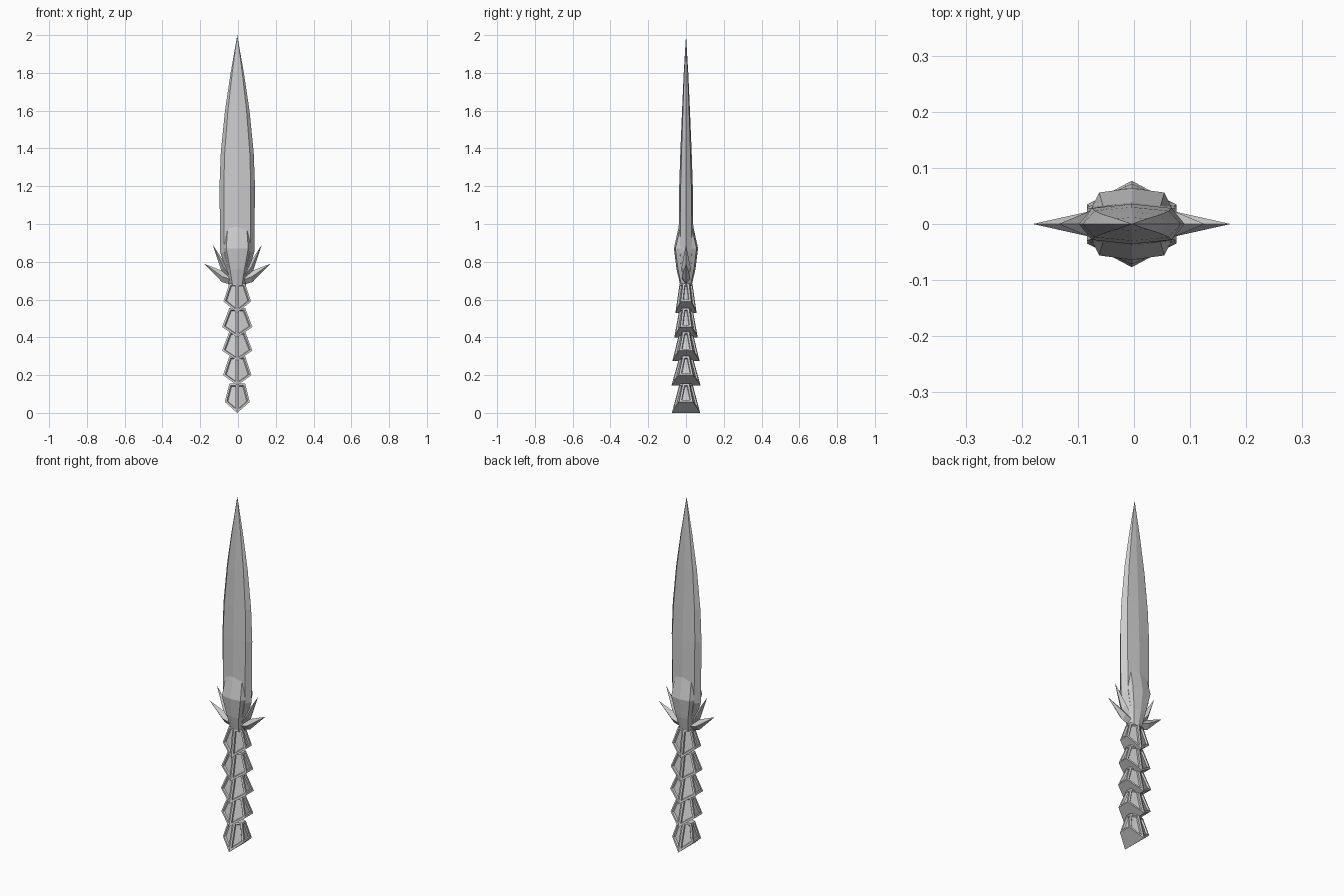
import bpy
import bmesh
from mathutils import Vector

cube = bpy.data.objects.get("Cube")
if cube:
    bpy.data.objects.remove(cube, do_unlink=True)

CENTRE_X = -0.004

steel = bpy.data.materials.new("grey steel")
steel.use_nodes = True
GREY = (0.6, 0.6, 0.6, 1)
steel.diffuse_color = GREY
steel.node_tree.nodes["Principled BSDF"].inputs["Base Color"].default_value = GREY


def finish(name, bm):
    bmesh.ops.recalc_face_normals(bm, faces=bm.faces)
    mesh = bpy.data.meshes.new(name)
    bm.to_mesh(mesh)
    bm.free()
    mesh.materials.append(steel)
    obj = bpy.data.objects.new(name, mesh)
    obj.location.x = CENTRE_X
    bpy.context.collection.objects.link(obj)
    return obj


def bridge(bm, lower, upper):
    n = len(lower)
    return [bm.faces.new((lower[i], lower[(i + 1) % n], upper[(i + 1) % n], upper[i]))
            for i in range(n)]


def loft(name, rings, tip=None):
    """Skin a stack of rings, ending in a point or a flat cap."""
    bm = bmesh.new()
    loops = [[bm.verts.new(p) for p in ring] for ring in rings]
    bm.faces.new(loops[0])
    for a, b in zip(loops, loops[1:]):
        bridge(bm, a, b)
    last = loops[-1]
    if tip:
        point = bm.verts.new(tip)
        for i, v in enumerate(last):
            bm.faces.new((v, last[(i + 1) % len(last)], point))
    else:
        bm.faces.new(last)
    return finish(name, bm)


def mirrored_ring(w, sx, sy, t, z):
    """Eight-sided section: edge at w, shoulder at sx/sy, ridge at t."""
    return [(w, 0, z), (sx, sy, z), (0, t, z), (-sx, sy, z),
            (-w, 0, z), (-sx, -sy, z), (0, -t, z), (sx, -sy, z)]


# Blade: long leaf with bevelled edges and a shallow central ridge
blade_stations = [(0.72, 0.05, 0.03), (0.85, 0.09, 0.04), (1.2, 0.094, 0.036),
                  (1.38, 0.087, 0.03), (1.6, 0.065, 0.021), (1.8, 0.035, 0.012)]
loft("blade", [mirrored_ring(w, w * 0.76, t * 0.78, t, z)
               for z, w, t in blade_stations], (0, 0, 2))

# Collar: faceted bulge clasping the blade root
collar_stations = [(0.675, 0.045, 0.025, 0.024, 0.03), (0.76, 0.062, 0.038, 0.042, 0.05),
                   (0.87, 0.086, 0.058, 0.056, 0.064), (0.99, 0.07, 0.05, 0.028, 0.038)]
loft("collar", [mirrored_ring(w, sx, sy, t, z)
                for z, w, sx, sy, t in collar_stations])


# Guard spikes: diamond-section thorns, two on each side
def spike(name, side, low, high, tip, depth):
    low, high = Vector(low), Vector(high)
    mid = (low + high) / 2
    root = Vector((0.02, 0.7))
    rings = []
    for centre, half, d in ((root, (high - low) * 0.4, depth * 0.8),
                            (mid, (high - low) / 2, depth)):
        a, b = centre - half, centre + half
        rings.append([(side * a.x, 0, a.y), (side * centre.x, d, centre.y),
                      (side * b.x, 0, b.y), (side * centre.x, -d, centre.y)])
    loft(name, rings, (side * tip[0], 0, tip[1]))


for side, label in ((1, "left"), (-1, "right")):
    spike(label + "_outer_spike", side, (0.08, 0.692), (0.075, 0.75), (0.176, 0.79), 0.022)
    spike(label + "_inner_spike", side, (0.085, 0.755), (0.06, 0.785), (0.13, 0.89), 0.024)


# Grip: stacked flared hexagonal cups with recessed panels and a pointed hem
def hexagon(x, y, z_mid, z_side):
    return [(0, -y, z_mid), (x, -y * 0.48, z_side), (x, y * 0.48, z_side),
            (0, y, z_mid), (-x, y * 0.48, z_side), (-x, -y * 0.48, z_side)]


def grip_segment(name, base, x, y, rise):
    bm = bmesh.new()
    hem = [bm.verts.new(p) for p in hexagon(x, y, base, base + rise)]
    neck_z = base + 0.155
    neck = [bm.verts.new(p) for p in hexagon(0.042, 0.034, neck_z, neck_z)]
    panels = bridge(bm, hem, neck)
    bm.faces.new(neck)
    bm.faces.new((hem[0], hem[1], hem[2], hem[3]))
    bm.faces.new((hem[3], hem[4], hem[5], hem[0]))
    bmesh.ops.recalc_face_normals(bm, faces=bm.faces)
    # Thin raised frame, then a sunken panel inside it
    bmesh.ops.inset_individual(bm, faces=panels, thickness=0.01, use_even_offset=True)
    bmesh.ops.inset_individual(bm, faces=panels, thickness=0.003, depth=-0.009,
                               use_even_offset=True)
    finish(name, bm)


segments = [(0.0, 0.066, 0.075, 0.058), (0.145, 0.075, 0.077, 0.055),
            (0.275, 0.08, 0.072, 0.055), (0.4, 0.08, 0.062, 0.055),
            (0.53, 0.073, 0.056, 0.06)]
for i, (base, x, y, rise) in enumerate(segments):
    grip_segment(f"grip_segment_{i + 1}", base, x, y, rise)
